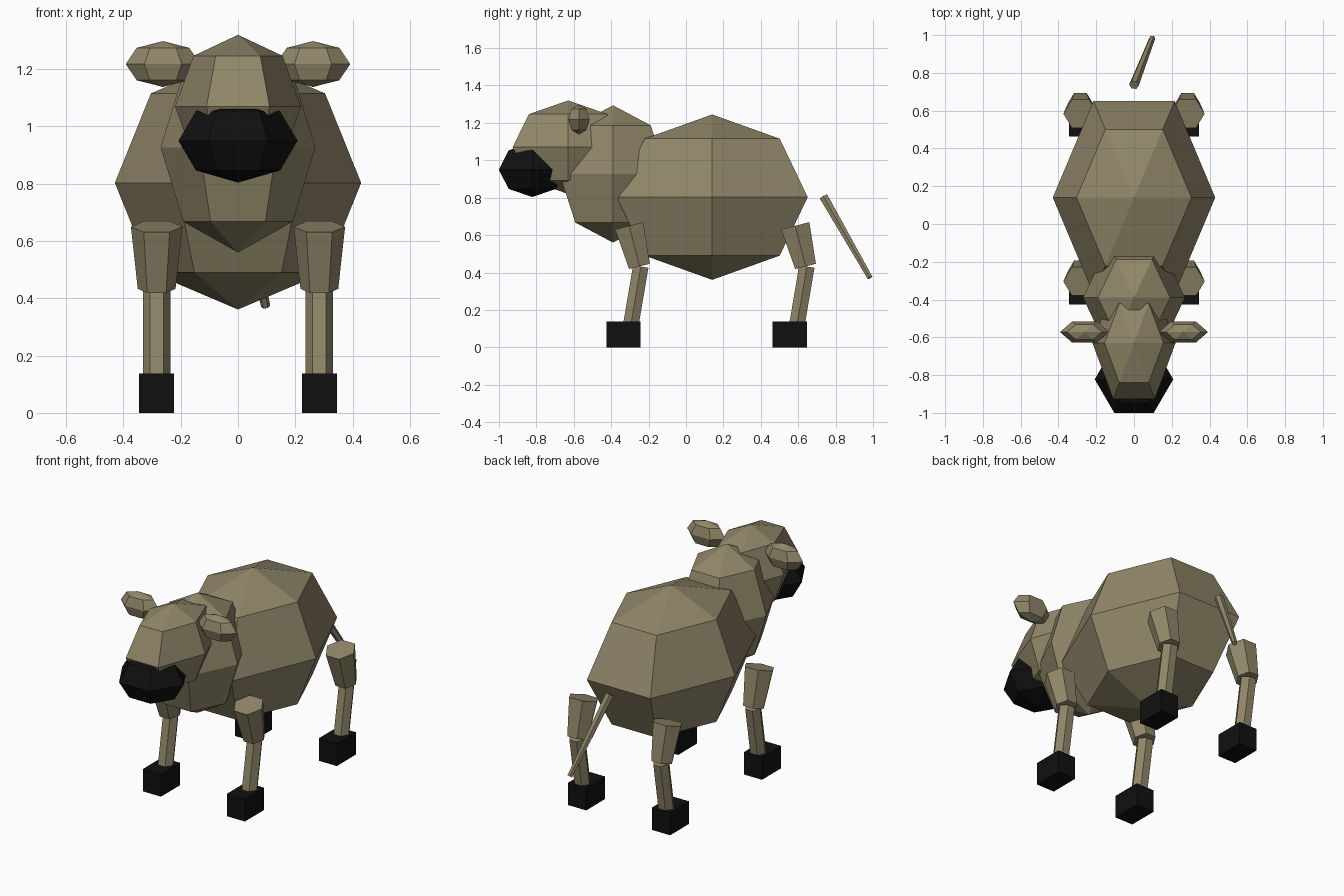
import bpy, math
from mathutils import Vector, Matrix

if "Cube" in bpy.data.objects:
    bpy.data.objects.remove(bpy.data.objects["Cube"])


def material(name, rgb):
    m = bpy.data.materials.new(name)
    m.diffuse_color = (*rgb, 1.0)
    m.use_nodes = True
    m.node_tree.nodes["Principled BSDF"].inputs["Base Color"].default_value = m.diffuse_color
    return m


HIDE = material("brown hide", (0.28, 0.24, 0.14))
BLACK = material("black", (0.005, 0.005, 0.005))


def make(name, verts, faces, mat):
    me = bpy.data.meshes.new(name)
    me.from_pydata(verts, [], faces)
    me.update()
    me.materials.append(mat)
    ob = bpy.data.objects.new(name, me)
    bpy.context.collection.objects.link(ob)
    return ob


def hex_ring(r, z):
    # corners lie on +x and -x
    return [Vector((r * math.cos(math.radians(60 * i)), r * math.sin(math.radians(60 * i)), z))
            for i in range(6)]


def bands(rings):
    return [(a * 6 + i, a * 6 + (i + 1) % 6, a * 6 + 6 + (i + 1) % 6, a * 6 + 6 + i)
            for a in range(rings - 1) for i in range(6)]


def ball(name, centre, radii, mat):
    """Six-sided, four-band ellipsoid with vertical poles."""
    s = math.sqrt(0.5)
    pts = hex_ring(s, -s) + hex_ring(1, 0) + hex_ring(s, s) + [Vector((0, 0, -1)), Vector((0, 0, 1))]
    faces = bands(3)
    for i in range(6):
        j = (i + 1) % 6
        faces += [(18, j, i), (19, 12 + i, 12 + j)]
    c = Vector(centre)
    verts = [c + Vector((p.x * radii[0], p.y * radii[1], p.z * radii[2])) for p in pts]
    return make(name, verts, faces, mat)


def rod(name, start, end, r1, r2, mat):
    """Six-sided tapered rod between two points, capped."""
    a, b = Vector(start), Vector(end)
    d = (b - a).normalized()
    side = Vector((1, 0, 0))
    side = (side - d * side.dot(d)).normalized()
    rot = Matrix((side, d.cross(side), d)).transposed()
    verts = [a + rot @ p for p in hex_ring(r1, 0)] + [b + rot @ p for p in hex_ring(r2, 0)]
    faces = bands(2) + [(5, 4, 3, 2, 1, 0), (6, 7, 8, 9, 10, 11)]
    return make(name, verts, faces, mat)


def box(name, lo, hi, mat):
    verts = [(x, y, z) for x in (lo[0], hi[0]) for y in (lo[1], hi[1]) for z in (lo[2], hi[2])]
    faces = [(0, 1, 3, 2), (4, 6, 7, 5), (0, 4, 5, 1), (2, 3, 7, 6), (0, 2, 6, 4), (1, 5, 7, 3)]
    return make(name, verts, faces, mat)


# Trunk, neck, head and muzzle
ball("body", (0, 0.14, 0.803), (0.43, 0.59, 0.442), HIDE)
ball("neck", (0, -0.39, 0.927), (0.27, 0.33, 0.367), HIDE)
ball("head", (0, -0.63, 1.07), (0.22, 0.343, 0.25), HIDE)
ball("muzzle", (0, -0.822, 0.95), (0.208, 0.206, 0.146), BLACK)

# Ears and legs, mirrored left and right
for side, sx in (("left", 1), ("right", -1)):
    ball(side + "_ear", (sx * 0.262, -0.572, 1.218), (0.13, 0.065, 0.08), HIDE)
    x = sx * 0.284
    for end, y in (("front", -0.888), ("back", 0.0)):
        tag = f"{end}_{side}_"
        rod(tag + "upper_leg", (x, y + 0.584, 0.65), (x, y + 0.639, 0.433), 0.09, 0.066, HIDE)
        rod(tag + "lower_leg", (x, y + 0.646, 0.432), (x, y + 0.588, 0.09), 0.048, 0.048, HIDE)
        box(tag + "hoof", (x - 0.061, y + 0.462, 0), (x + 0.061, y + 0.646, 0.137), BLACK)

# Tail, hanging free behind the body and swung to one side
rod("tail", (0, 0.736, 0.805), (0.097, 0.984, 0.372), 0.026, 0.016, HIDE)
